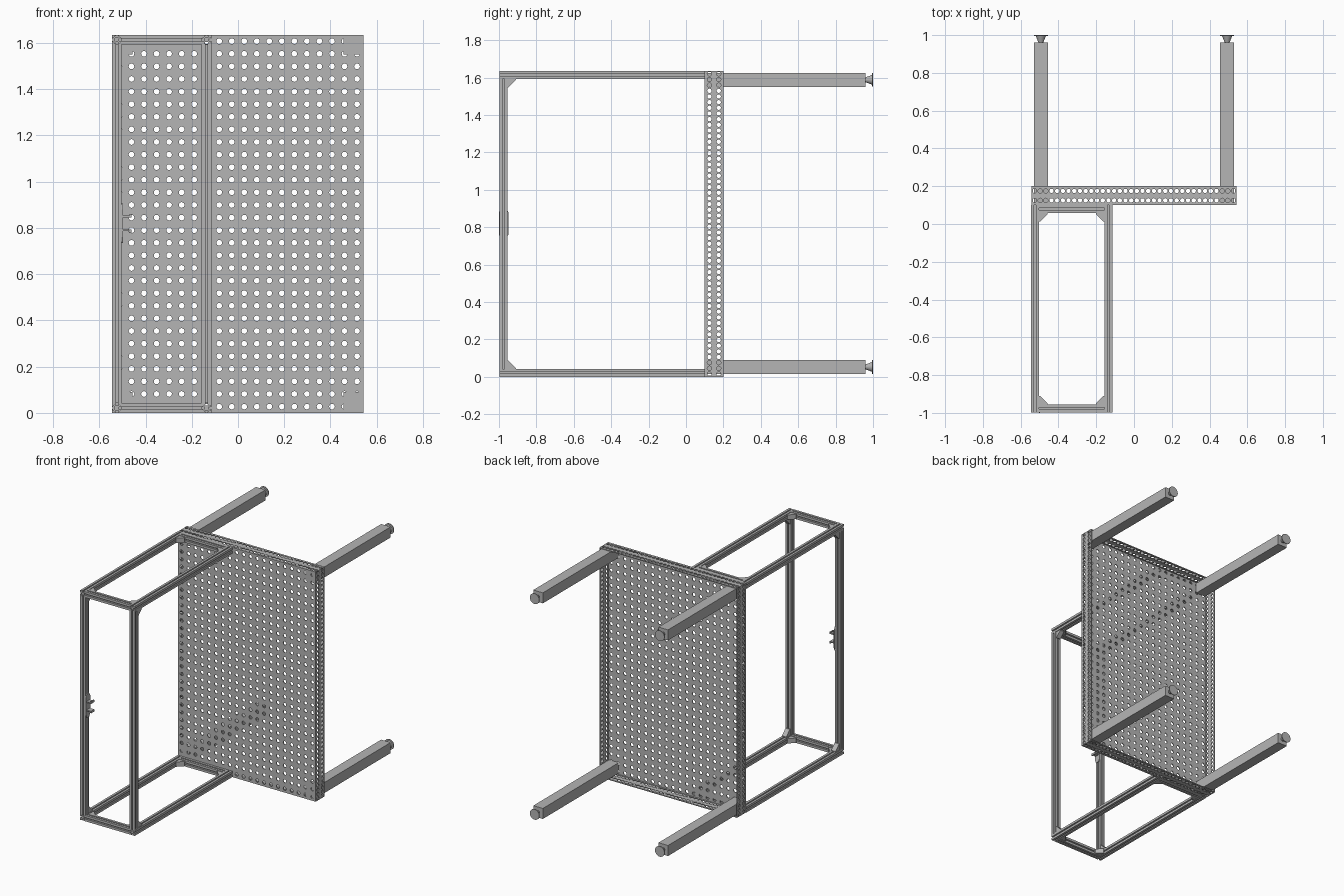
import bpy, bmesh
from math import sin, cos, pi
from mathutils import Vector, Matrix

if "Cube" in bpy.data.objects:
    bpy.data.objects.remove(bpy.data.objects["Cube"])

metal = bpy.data.materials.new("grey_metal")
metal.use_nodes = True
metal.diffuse_color = (0.46, 0.46, 0.46, 1)
metal.node_tree.nodes["Principled BSDF"].inputs["Base Color"].default_value = metal.diffuse_color

X, Y, Z = Vector((1, 0, 0)), Vector((0, 1, 0)), Vector((0, 0, 1))
WIDTH, HEIGHT, SHEET = 1.084, 1.635, 0.006
FRONT, BACK = 0.1, 0.2


def finish(name, bm):
    bmesh.ops.recalc_face_normals(bm, faces=bm.faces)
    mesh = bpy.data.meshes.new(name)
    bm.to_mesh(mesh)
    bm.free()
    mesh.materials.append(metal)
    obj = bpy.data.objects.new(name, mesh)
    bpy.context.collection.objects.link(obj)
    return obj


def perforated(name, origin, u, v, nu, nv, radius):
    """Thin sheet spanned by u and v with a grid of round holes."""
    bm = bmesh.new()
    du, dv, steps = u / nu, v / nv, 16
    un, vn = u.normalized(), v.normalized()
    for i in range(nu):
        for j in range(nv):
            centre = origin + du * (i + 0.5) + dv * (j + 0.5)
            inner, outer = [], []
            for k in range(steps):
                c, s = cos(2 * pi * k / steps), sin(2 * pi * k / steps)
                m = 2 * max(abs(c), abs(s))
                inner.append(bm.verts.new(centre + (un * c + vn * s) * radius))
                outer.append(bm.verts.new(centre + du * (c / m) + dv * (s / m)))
            for k in range(steps):
                n = (k + 1) % steps
                bm.faces.new((inner[k], outer[k], outer[n], inner[n]))
    bmesh.ops.remove_doubles(bm, verts=bm.verts, dist=0.0002)
    obj = finish(name, bm)
    mod = obj.modifiers.new("thickness", "SOLIDIFY")
    mod.thickness, mod.offset = SHEET, 0


def prism(name, points, depth):
    """Flat outline pushed along a depth vector."""
    bm = bmesh.new()
    face = bm.faces.new([bm.verts.new(p) for p in points])
    new = bmesh.ops.extrude_face_region(bm, geom=[face])["geom"]
    bmesh.ops.translate(bm, vec=depth, verts=[g for g in new if isinstance(g, bmesh.types.BMVert)])
    return finish(name, bm)


def box(name, low, high):
    low, high = Vector(low), Vector(high)
    a, b = X * (high.x - low.x), Y * (high.y - low.y)
    return prism(name, [low, low + a, low + a + b, low + b], Z * (high.z - low.z))


# Slotted extrusion: one quarter of the outline, turned four times
HALF = 0.021
QUARTER = [(HALF, -HALF), (HALF, -0.0045), (0.016, -0.0045), (0.016, -0.010), (0.010, -0.005),
           (0.010, 0.005), (0.016, 0.010), (0.016, 0.0045), (HALF, 0.0045)]


def beam(name, start, end):
    start, end = Vector(start), Vector(end)
    axis = (end - start).normalized()
    a = Y if abs(axis.x) > 0.5 else X
    b = axis.cross(a)
    points = []
    for _ in range(4):
        points += [start + a * p + b * q for p, q in QUARTER]
        a, b = b, -a
    prism(name, points, end - start)


def gusset(name, corner, a, b):
    """Triangular corner bracket filling the angle between a and b."""
    size, width = 0.045, 0.034
    n = a.cross(b).normalized() * width
    base = Vector(corner) - n / 2
    lip = 0.006
    prism(name, [base, base + a * size, base + a * size + b * lip,
                 base + a * lip + b * size, base + b * size], n)


# Perforated panel with four perforated flanges
t, left = SHEET / 2, -WIDTH / 2
depth = Y * (BACK - FRONT)
perforated("panel_face", Vector((left, FRONT + t, 0)), X * WIDTH, Z * HEIGHT, 20, 30, 0.0122)
for side, x in (("right", left + t), ("left", -left - t)):
    perforated("panel_flange_" + side, Vector((x, FRONT, 0)), Z * HEIGHT, depth, 54, 2, 0.0115)
for side, z in (("bottom", t), ("top", HEIGHT - t)):
    perforated("panel_flange_" + side, Vector((left, FRONT, z)), X * WIDTH, depth, 36, 2, 0.0115)

# Legs with swivel feet
LEG = 0.0375
for side, x in (("right", -0.493), ("left", 0.493)):
    for level, z in (("lower", 0.053), ("upper", 1.588)):
        tag = f"{level}_{side}"
        box("leg_" + tag, (x - LEG, FRONT + SHEET, z - LEG), (x + LEG, 0.96, z + LEG))
        bm = bmesh.new()
        for r1, r2, y, h in ((0.012, 0.026, 0.976, 0.036), (0.037, 0.037, 0.997, 0.006)):
            place = Matrix.Translation((x, y, z)) @ Matrix.Rotation(-pi / 2, 4, "X")
            bmesh.ops.create_cone(bm, cap_ends=True, segments=32, radius1=r1, radius2=r2,
                                  depth=h, matrix=place)
        foot = finish("foot_" + tag, bm)
        bpy.ops.object.select_all(action="DESELECT")
        foot.select_set(True)
        bpy.context.view_layer.objects.active = foot
        bpy.ops.object.shade_smooth_by_angle()

# Slotted frame
XS, ZS = (-0.524, -0.136), (HALF, HEIGHT - HALF)
Y_FRONT, Y_BACK = -0.976, FRONT - HALF
for x, side in zip(XS, ("right", "left")):
    inward = X if side == "right" else -X
    beam("frame_post_" + side, (x, Y_FRONT, ZS[0] + HALF), (x, Y_FRONT, ZS[1] - HALF))
    for z, level in zip(ZS, ("lower", "upper")):
        beam(f"frame_rail_{level}_{side}", (x, Y_FRONT - HALF, z), (x, FRONT, z))
        into = Z if level == "lower" else -Z
        gusset(f"post_gusset_{level}_{side}", Vector((x, Y_FRONT + HALF, z)) + into * HALF, Y, into)
        for y, end, along in ((Y_FRONT, "front", Y), (Y_BACK, "back", -Y)):
            gusset(f"rail_gusset_{end}_{level}_{side}",
                   Vector((x, y, z)) + inward * HALF + along * HALF, inward, along)
for z, level in zip(ZS, ("lower", "upper")):
    for y, end in ((Y_FRONT, "front"), (Y_BACK, "back")):
        beam(f"frame_crossbar_{end}_{level}", (XS[0] + HALF, y, z), (XS[1] - HALF, y, z))

# Small holder clipped on the inner side of the right post
xh, zh = XS[0] + HALF, 0.82
outline = [(-0.012, -0.085), (0.012, -0.085), (0.026, -0.06), (0.026, 0.06),
           (0.012, 0.085), (-0.012, 0.085), (-0.024, 0.06), (-0.024, -0.06)]
prism("holder_plate", [Vector((xh, Y_FRONT + p, zh + q)) for p, q in outline], X * 0.006)
for s, level in ((-1, "lower"), (1, "upper")):
    z = zh + s * 0.03
    box("holder_prong_" + level, (xh, Y_FRONT - 0.018, z - 0.004), (xh + 0.042, Y_FRONT + 0.018, z + 0.004))
    tip = z + s * 0.005
    box("holder_tip_" + level, (xh + 0.034, Y_FRONT - 0.018, tip - 0.006),
        (xh + 0.042, Y_FRONT + 0.018, tip + 0.006))
